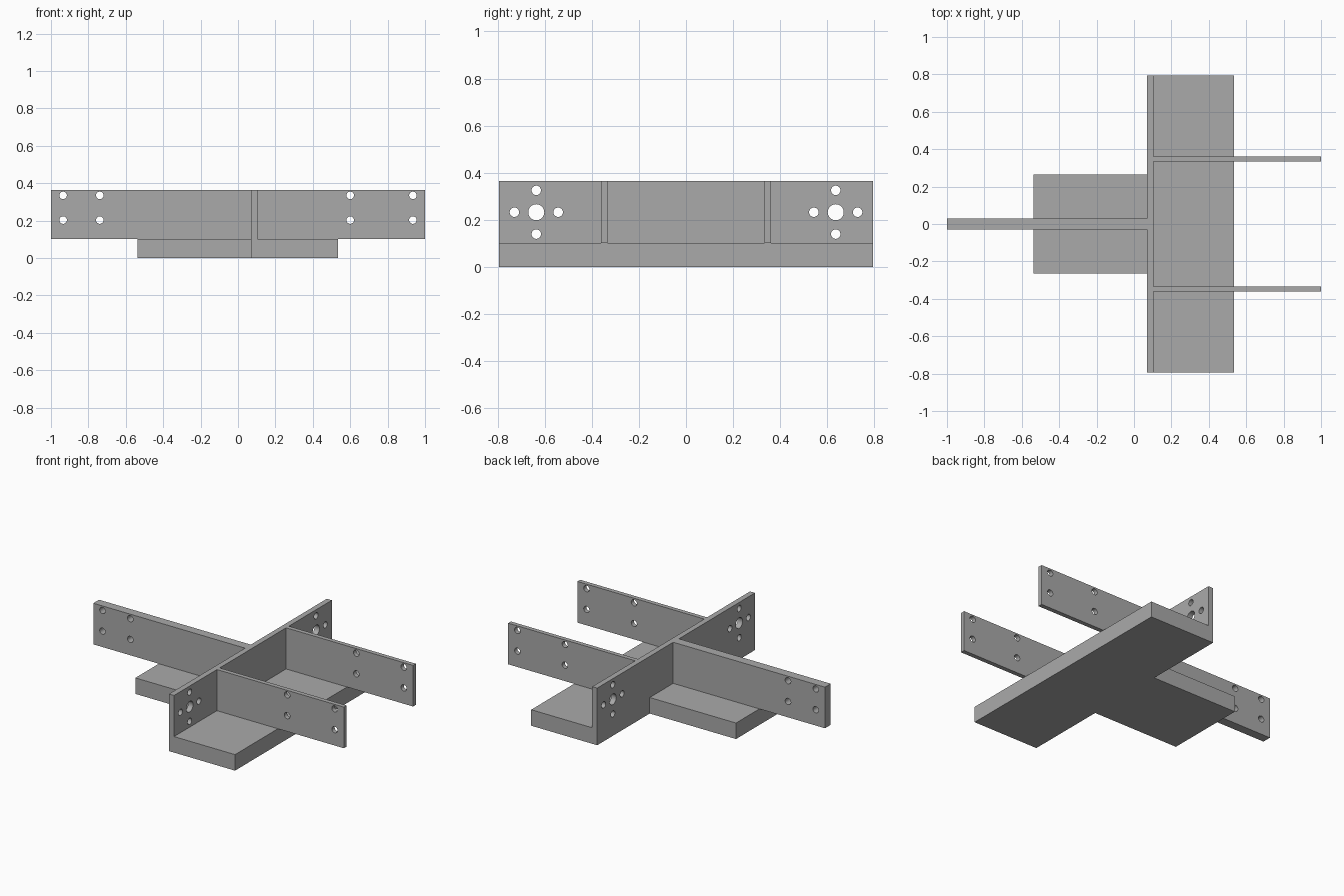
import bpy
import bmesh
from math import pi
from mathutils import Matrix, Vector

if "Cube" in bpy.data.objects:
    bpy.data.objects.remove(bpy.data.objects["Cube"], do_unlink=True)

# Single grey material
grey = bpy.data.materials.new("plain_grey")
grey.use_nodes = True
colour = (0.4, 0.4, 0.4, 1)
grey.diffuse_color = colour
grey.node_tree.nodes["Principled BSDF"].inputs["Base Color"].default_value = colour

FLOOR, TOP = 0.102, 0.364      # plate top, wall top
BACK, FRONT = 0.07, 0.105      # faces of the cross wall
HALF = 0.794                   # half length of the cross wall


def add_object(name, bm):
    bmesh.ops.recalc_face_normals(bm, faces=bm.faces)
    mesh = bpy.data.meshes.new(name)
    bm.to_mesh(mesh)
    bm.free()
    mesh.materials.append(grey)
    obj = bpy.data.objects.new(name, mesh)
    bpy.context.collection.objects.link(obj)
    return obj


def box(name, low, high):
    low, high = Vector(low), Vector(high)
    bm = bmesh.new()
    place = Matrix.Translation((low + high) / 2) @ Matrix.Diagonal((*(high - low), 1))
    bmesh.ops.create_cube(bm, size=1, matrix=place)
    return add_object(name, bm)


def drill(part, holes, axis):
    """Cut round holes, given as (centre, radius), along the x or y axis."""
    turn = Matrix.Rotation(pi / 2, 4, "Y" if axis == "x" else "X")
    bm = bmesh.new()
    for centre, radius in holes:
        bmesh.ops.create_cone(bm, cap_ends=True, segments=32, radius1=radius,
                              radius2=radius, depth=0.2,
                              matrix=Matrix.Translation(centre) @ turn)
    cutter = add_object("hole_cutter", bm)
    cutter.hide_render = True
    cut = part.modifiers.new("holes", "BOOLEAN")
    cut.operation, cut.solver, cut.object = "DIFFERENCE", "EXACT", cutter
    bpy.ops.object.select_all(action="DESELECT")
    bpy.context.view_layer.objects.active = part
    part.select_set(True)
    bpy.ops.object.modifier_apply(modifier=cut.name)
    bpy.data.objects.remove(cutter, do_unlink=True)
    bpy.ops.object.shade_smooth_by_angle(angle=pi / 6)


# T-shaped base plate
half_outline = [(0.535, HALF), (BACK, HALF), (BACK, 0.265), (-0.538, 0.265)]
outline = half_outline + [(x, -y) for x, y in reversed(half_outline)]
bm = bmesh.new()
face = bm.faces.new([bm.verts.new((x, y, 0)) for x, y in outline])
raised = bmesh.ops.extrude_face_region(bm, geom=[face])["geom"]
bmesh.ops.translate(bm, vec=(0, 0, FLOOR),
                    verts=[v for v in raised if isinstance(v, bmesh.types.BMVert)])
add_object("base_plate", bm)

# Cross wall with a ring of holes near each end
wall = box("cross_wall", (BACK, -HALF, FLOOR), (FRONT, HALF, TOP))
wall_holes = []
for side in (-1, 1):
    y, z, gap = side * 0.636, 0.232, 0.093
    wall_holes.append(((BACK, y, z), 0.034))
    for dy, dz in ((gap, 0), (-gap, 0), (0, gap), (0, -gap)):
        wall_holes.append(((BACK, y + dy, z + dz), 0.02))
drill(wall, wall_holes, "x")


# Arms, each with four bolt holes
def arm(name, x_range, y, half_thick, hole_xs):
    part = box(name, (x_range[0], y - half_thick, FLOOR),
               (x_range[1], y + half_thick, TOP))
    drill(part, [((x, y, z), 0.02) for x in hole_xs for z in (0.203, 0.335)], "y")


arm("single_arm", (-1, BACK), 0, 0.029, (-0.935, -0.739))
for name, side in (("front_arm", -1), ("rear_arm", 1)):
    arm(name, (FRONT, 1), side * 0.348, 0.014, (0.6, 0.935))
